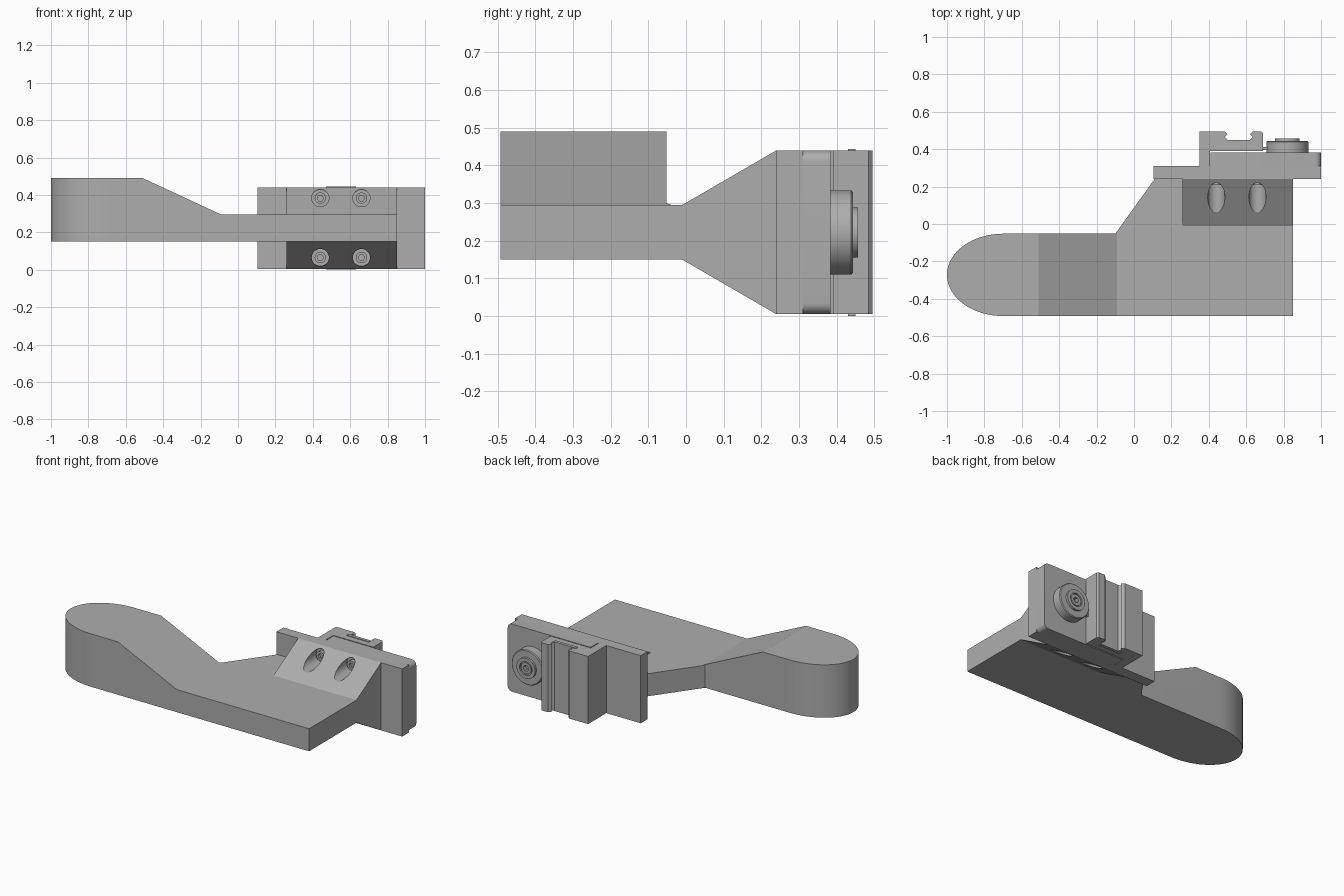
import bpy, bmesh, math
from mathutils import Matrix, Vector

if "Cube" in bpy.data.objects:
    bpy.data.objects.remove(bpy.data.objects["Cube"], do_unlink=True)

grey = bpy.data.materials.new("plain grey")
grey.use_nodes = True
grey.diffuse_color = (0.42, 0.42, 0.42, 1)
grey.node_tree.nodes["Principled BSDF"].inputs["Base Color"].default_value = grey.diffuse_color


def finish(name, bm, smooth=False):
    bmesh.ops.remove_doubles(bm, verts=bm.verts, dist=1e-5)
    bmesh.ops.recalc_face_normals(bm, faces=bm.faces)
    me = bpy.data.meshes.new(name)
    bm.to_mesh(me)
    bm.free()
    me.materials.append(grey)
    ob = bpy.data.objects.new(name, me)
    bpy.context.collection.objects.link(ob)
    if smooth:
        for o in bpy.context.selected_objects:
            o.select_set(False)
        ob.select_set(True)
        bpy.context.view_layer.objects.active = ob
        bpy.ops.object.shade_smooth_by_angle(angle=math.radians(30))
    return ob


def prism(name, pts, axis, lo, hi, smooth=False):
    """Extrude a 2D outline along an axis: z takes (x,y), y takes (x,z), x takes (y,z)."""
    place = {"z": lambda a, b, h: (a, b, h), "y": lambda a, b, h: (a, h, b),
             "x": lambda a, b, h: (h, a, b)}[axis]
    bm = bmesh.new()
    f = bm.faces.new([bm.verts.new(place(a, b, lo)) for a, b in pts])
    ext = bmesh.ops.extrude_face_region(bm, geom=[f])
    shift = Vector(place(0, 0, hi - lo))
    bmesh.ops.translate(bm, vec=shift, verts=[v for v in ext["geom"] if isinstance(v, bmesh.types.BMVert)])
    return finish(name, bm, smooth)


def box(name, x0, x1, y0, y1, z0, z1):
    return prism(name, [(x0, y0), (x1, y0), (x1, y1), (x0, y1)], "z", z0, z1)


def lathe(name, profile, x, z, steps=40):
    """Spin a (radius, y) profile about an axis parallel to y."""
    bm = bmesh.new()
    vs = [bm.verts.new((r, y, 0)) for r, y in profile]
    es = [bm.edges.new(p) for p in zip(vs, vs[1:])]
    bmesh.ops.spin(bm, geom=vs + es, cent=(0, 0, 0), axis=(0, 1, 0), angle=math.tau, steps=steps)
    bmesh.ops.translate(bm, vec=(x, 0, z), verts=bm.verts)
    return finish(name, bm, True)


def circle(x, z, r, n):
    return [(x + r * math.cos(math.tau * i / n), z + r * math.sin(math.tau * i / n)) for i in range(n)]


def cut(ob, cutter):
    mod = ob.modifiers.new("cut", "BOOLEAN")
    mod.operation = "DIFFERENCE"
    mod.solver = "EXACT"
    mod.object = cutter
    cutter.hide_render = True
    cutter.hide_viewport = True
    cutter.display_type = "WIRE"


# Arm with a rounded end, sloped down to the thin flat part
LOW, THIN, HIGH = 0.15, 0.295, 0.49
nose = []
for i in range(33):
    t = math.pi / 2 + math.pi * i / 32
    nose.append((-0.7 + 0.3 * math.cos(t), -0.272 + 0.22 * math.sin(t)))
arm = prism("arm", nose + [(0.85, -0.492), (0.85, 0.24), (0.11, 0.24), (-0.1, -0.052)],
            "z", LOW, HIGH, True)
cut(arm, prism("arm_slope_cutter", [(-0.51, HIGH), (-0.09, THIN), (1.1, THIN), (1.1, 0.7), (-0.51, 0.7)],
               "y", -0.8, 0.8))

# Wedge blocks above and below the arm, with two screw holes in each
wedges = [prism("upper_wedge", [(-0.01, THIN), (0.24, THIN), (0.24, 0.44)], "x", 0.26, 0.85),
          prism("lower_wedge", [(-0.01, LOW), (0.24, LOW), (0.24, 0.005)], "x", 0.26, 0.85)]
for wedge, z in zip(wedges, (0.383, 0.065)):
    for x in (0.44, 0.66):
        cut(wedge, prism("screw_hole_cutter", circle(x, z, 0.046, 32), "y", -0.2, 0.232))
        head = lathe("screw_head", [(0, 0.238), (0.03, 0.238), (0.03, 0.208), (0, 0.208)], x, z, 24)
        cut(head, prism("hex_cutter", circle(x, z, 0.017, 6), "y", 0.19, 0.225))

# Mounting plate and the raised plate with two rounded corners
box("mounting_plate", 0.105, 1.0, 0.24, 0.31, 0.005, 0.44)
R = 0.03
outline = [(0.41, 0.44), (0.41, 0.005)]
for cz, start in ((0.005 + R, -90), (0.44 - R, 0)):
    for i in range(9):
        a = math.radians(start + 90 * i / 8)
        outline.append((1.0 - R + R * math.cos(a), cz + R * math.sin(a)))
prism("raised_plate", outline, "y", 0.31, 0.383, True)

# Rail clamp: hooked block with a ribbed channel down its back
prism("rail_clamp", [(0.35, 0.31), (0.405, 0.31), (0.405, 0.39), (0.69, 0.39), (0.69, 0.485),
                     (0.68, 0.495), (0.635, 0.495), (0.62, 0.48), (0.635, 0.465), (0.62, 0.45),
                     (0.50, 0.45), (0.485, 0.465), (0.50, 0.48), (0.485, 0.495), (0.35, 0.495)],
      "z", 0.005, 0.44)
for name, z0, z1 in (("top_tab", 0.43, 0.444), ("bottom_tab", 0.0, 0.01)):
    box(name, 0.47, 0.63, 0.43, 0.45, z0, z1)
box("clamp_link", 0.68, 0.74, 0.395, 0.412, 0.18, 0.26)

# Round knob with a stepped hub and a hex socket
knob = lathe("knob", [(0, 0.378), (0.112, 0.378), (0.112, 0.438), (0.107, 0.443), (0.066, 0.443),
                      (0.066, 0.457), (0.044, 0.457), (0.044, 0.446), (0.036, 0.446),
                      (0.036, 0.455), (0, 0.455)], 0.82, 0.222, 48)
cut(knob, prism("knob_hex_cutter", circle(0.82, 0.222, 0.02, 6), "y", 0.43, 0.5))
